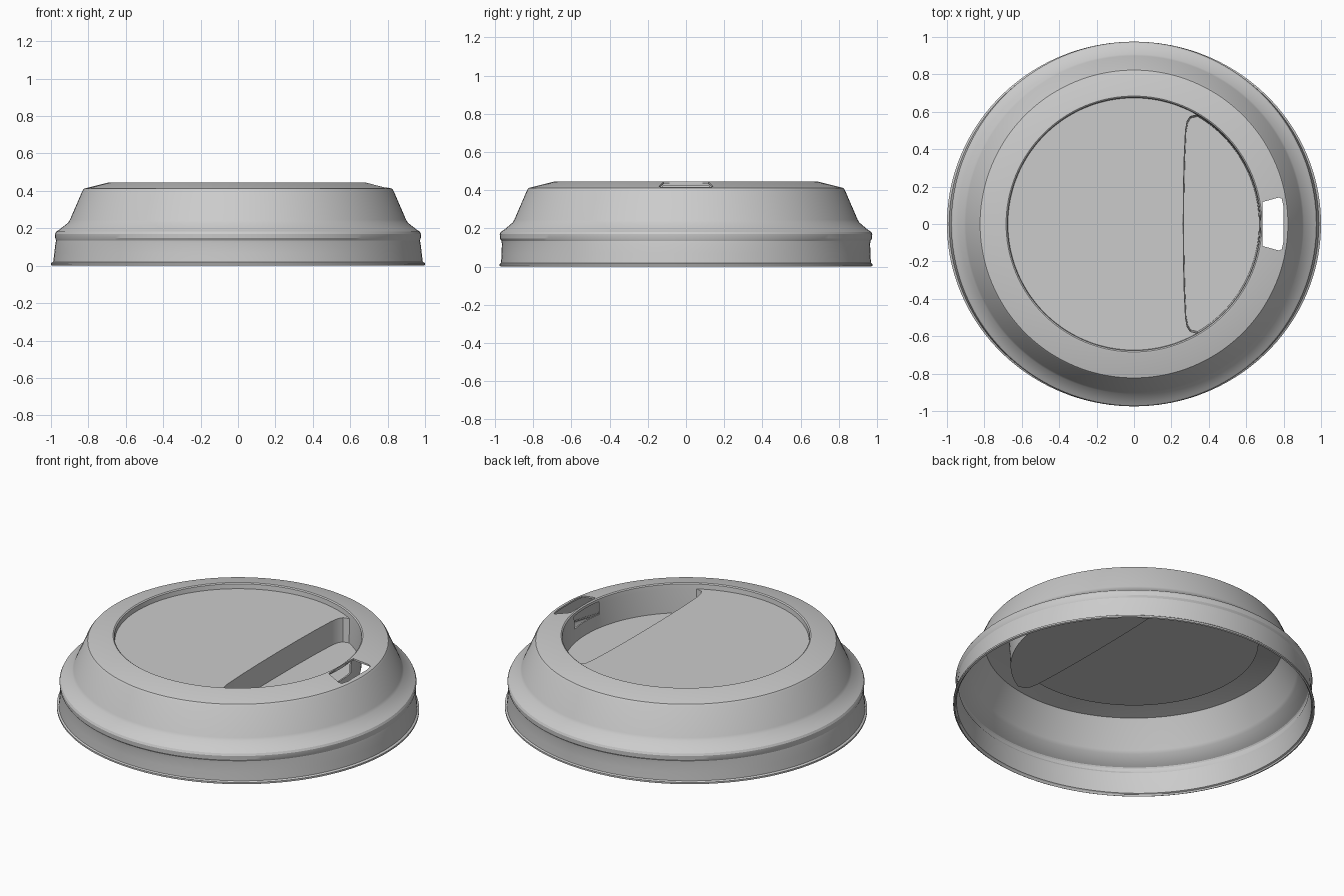
import bpy, bmesh, math

cube = bpy.data.objects.get("Cube")
if cube:
    bpy.data.objects.remove(cube, do_unlink=True)

SEG = 144
FLOOR_Z = 0.27
THICK = 0.01

plastic = bpy.data.materials.new("grey plastic")
plastic.use_nodes = True
grey = (0.6, 0.6, 0.6, 1)
plastic.diffuse_color = grey
bsdf = plastic.node_tree.nodes["Principled BSDF"]
bsdf.inputs["Base Color"].default_value = grey
bsdf.inputs["Roughness"].default_value = 0.6

# Outer profile from bottom bead to sunken disc: x radius, y radius, height
profile = [
    (0.99, 0.968, 0), (1, 0.975, 0.004), (1, 0.975, 0.014), (0.988, 0.968, 0.02),
    (0.982, 0.965, 0.07), (0.976, 0.964, 0.12), (0.973, 0.966, 0.135),
    (0.977, 0.974, 0.147), (0.978, 0.975, 0.17), (0.972, 0.969, 0.182),
    (0.955, 0.952, 0.193), (0.908, 0.908, 0.23), (0.899, 0.899, 0.245),
    (0.831, 0.831, 0.402), (0.823, 0.823, 0.412), (0.695, 0.695, 0.444),
    (0.684, 0.684, 0.445), (0.677, 0.677, 0.44), (0.674, 0.674, 0.412),
]


def make_object(name, bm):
    mesh = bpy.data.meshes.new(name)
    bm.to_mesh(mesh)
    bm.free()
    mesh.materials.append(plastic)
    obj = bpy.data.objects.new(name, mesh)
    bpy.context.collection.objects.link(obj)
    return obj


def prism(name, outline, z0, z1):
    bm = bmesh.new()
    low = [bm.verts.new((x, y, z0)) for x, y in outline]
    high = [bm.verts.new((x, y, z1)) for x, y in outline]
    bm.faces.new(low)
    bm.faces.new(high)
    for i in range(len(low)):
        j = (i + 1) % len(low)
        bm.faces.new((low[i], low[j], high[j], high[i]))
    bmesh.ops.recalc_face_normals(bm, faces=bm.faces)
    obj = make_object(name, bm)
    obj.hide_render = True
    return obj


# Lathed wall and rim
bm = bmesh.new()
rings = []
for rx, ry, z in profile:
    angles = [2 * math.pi * i / SEG for i in range(SEG)]
    rings.append([bm.verts.new((rx * math.cos(a), ry * math.sin(a), z)) for a in angles])
for lower, upper in zip(rings, rings[1:]):
    for i in range(SEG):
        j = (i + 1) % SEG
        bm.faces.new((lower[i], lower[j], upper[j], upper[i]))

# Sunken disc, split by a gently bowed step with rounded ends
edge = rings[-1]
k = round(SEG * 61 / 360)
disc_z = profile[-1][2]
half = [(0.3, 0.575), (0.284, 0.55), (0.275, 0.5), (0.268, 0.35), (0.264, 0.17)]
path = half + [(0.263, 0)] + [(x, -y) for x, y in reversed(half)]
step = [bm.verts.new((x, y, disc_z)) for x, y in path]
bm.faces.new(edge[k:SEG - k + 1] + step[::-1])

# Crescent pocket: drafted walls and floor
outline = edge[SEG - k:] + edge[:k + 1] + step
base = [bm.verts.new((0.45 + (v.co.x - 0.45) * 0.975, v.co.y * 0.985, FLOOR_Z)) for v in outline]
for i in range(len(outline)):
    j = (i + 1) % len(outline)
    bm.faces.new((outline[i], outline[j], base[j], base[i]))
bm.faces.new(base)
bmesh.ops.recalc_face_normals(bm, faces=bm.faces)
if max(bm.faces, key=lambda f: f.calc_area()).normal.z < 0:
    bmesh.ops.reverse_faces(bm, faces=bm.faces)
lid = make_object("cup_lid", bm)

# Thin shell
shell = lid.modifiers.new("shell", "SOLIDIFY")
shell.thickness = THICK
shell.offset = -1

# Drinking hole through the rim, and its opening into the pocket
side = [(0.688, 0.118), (0.775, 0.142), (0.79, 0.135), (0.8, 0.09)]
hole = prism("hole_cutter", side + [(x, -y) for x, y in reversed(side)], 0.36, 0.6)
slot = prism("slot_cutter", [(0.6, -0.12), (0.71, -0.12), (0.71, 0.12), (0.6, 0.12)], 0.35, 0.425)
for cutter in (hole, slot):
    cut = lid.modifiers.new(cutter.name, "BOOLEAN")
    cut.operation = "DIFFERENCE"
    cut.solver = "EXACT"
    cut.object = cutter

# Apply the modifiers and drop the cutters
bpy.ops.object.select_all(action="DESELECT")
lid.select_set(True)
bpy.context.view_layer.objects.active = lid
for name in [m.name for m in lid.modifiers]:
    bpy.ops.object.modifier_apply(modifier=name)
for cutter in (hole, slot):
    bpy.data.objects.remove(cutter, do_unlink=True)
bpy.ops.object.shade_smooth_by_angle(angle=math.radians(25))
